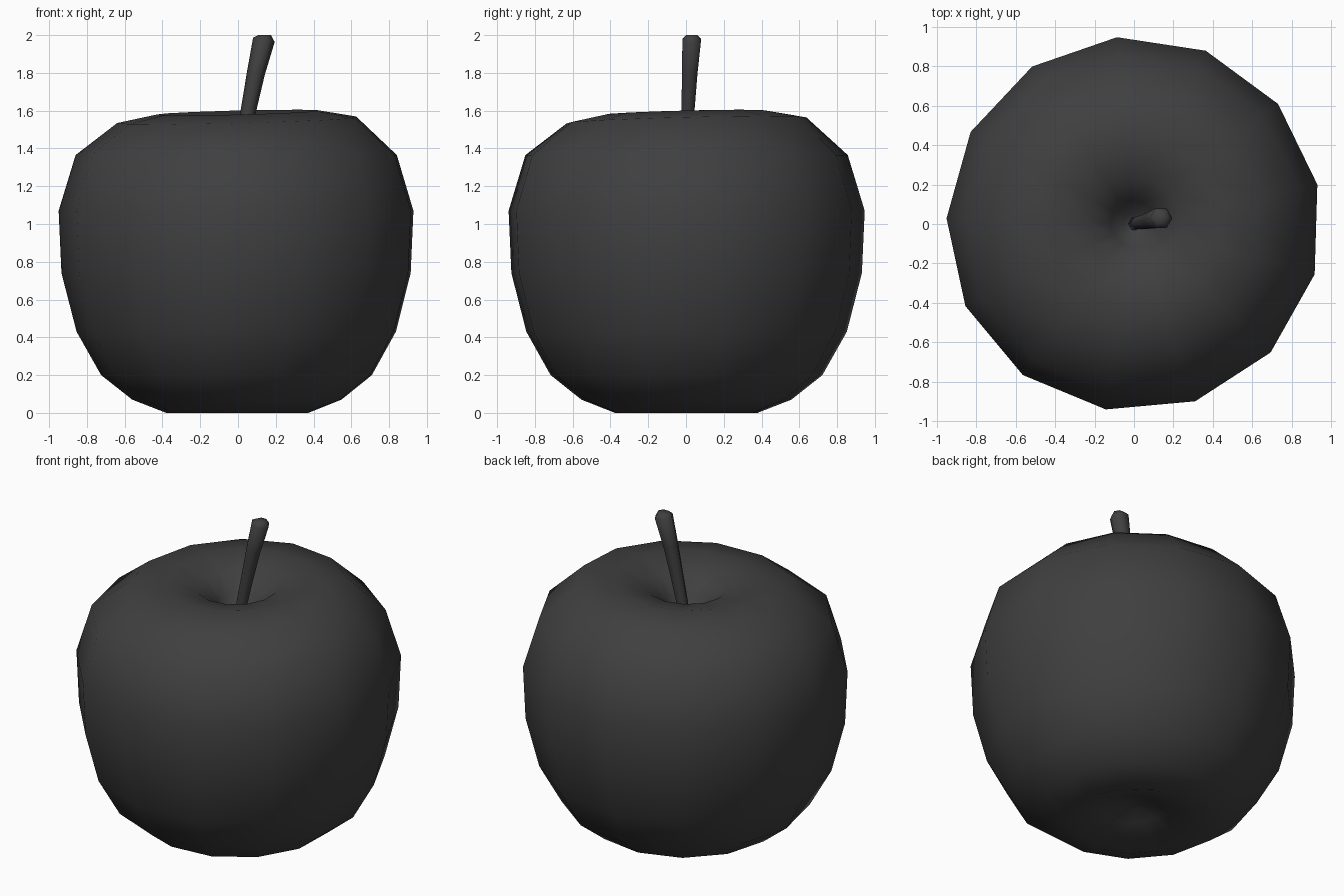
import bpy, bmesh
from math import cos, sin, tau, pi
from mathutils import Vector

if "Cube" in bpy.data.objects:
    bpy.data.objects.remove(bpy.data.objects["Cube"])


def loft(name, rings, mat, angle):
    """Skin a list of point rings, closing both ends with a fan."""
    bm = bmesh.new()
    loops = [[bm.verts.new(p) for p in ring] for ring in rings]
    n = len(loops[0])
    for a, b in zip(loops, loops[1:]):
        for i in range(n):
            j = (i + 1) % n
            bm.faces.new((a[i], a[j], b[j], b[i]))
    for loop in (loops[0], loops[-1]):
        mid = bm.verts.new(sum((v.co for v in loop), Vector()) / n)
        for i in range(n):
            bm.faces.new((loop[i], loop[(i + 1) % n], mid))
    bmesh.ops.recalc_face_normals(bm, faces=bm.faces)
    mesh = bpy.data.meshes.new(name)
    bm.to_mesh(mesh)
    bm.free()
    mesh.materials.append(mat)
    obj = bpy.data.objects.new(name, mesh)
    bpy.context.collection.objects.link(obj)
    bpy.ops.object.select_all(action='DESELECT')
    obj.select_set(True)
    bpy.context.view_layer.objects.active = obj
    bpy.ops.object.shade_smooth_by_angle(angle=angle)
    return obj


dark = bpy.data.materials.new("dark_grey")
dark.diffuse_color = (0.05, 0.05, 0.05, 1)
dark.use_nodes = True
dark.node_tree.nodes["Principled BSDF"].inputs["Base Color"].default_value = dark.diffuse_color

# Fruit body: 13-sided lathe with a dimple below and a deep hollow above
profile = [(0.06, 0.12), (0.16, 0.08), (0.38, 0.0), (0.56, 0.07), (0.725, 0.2),
           (0.855, 0.43), (0.935, 0.74), (0.95, 1.07), (0.86, 1.365),
           (0.64, 1.55), (0.43, 1.59), (0.24, 1.545), (0.12, 1.45), (0.05, 1.32)]
SIDES = 13
rings = []
for r, z in profile:
    ring = []
    for k in range(SIDES):
        a = pi + tau * k / SIDES - 0.03
        x, y = r * cos(a), r * sin(a)
        tilt = 0.025 * (x + y) if 1.5 < z else 0   # uneven shoulder
        ring.append((x, y, z + tilt))
    rings.append(ring)
loft("apple_body", rings, dark, pi)

# Stem: leaning six-sided stalk, thicker at its rounded tip
stem = [(0.0, 0.0, 1.27, 0.035), (0.025, 0.005, 1.45, 0.036),
        (0.055, 0.01, 1.6, 0.04), (0.095, 0.02, 1.8, 0.047),
        (0.137, 0.03, 1.975, 0.057), (0.141, 0.03, 2.0, 0.034)]
loft("stem", [[(x + r * cos(tau * k / 6), y + r * sin(tau * k / 6),
                z - (0.2 * r * cos(tau * k / 6) if z < 1.99 else 0))
               for k in range(6)] for x, y, z, r in stem], dark, pi)
